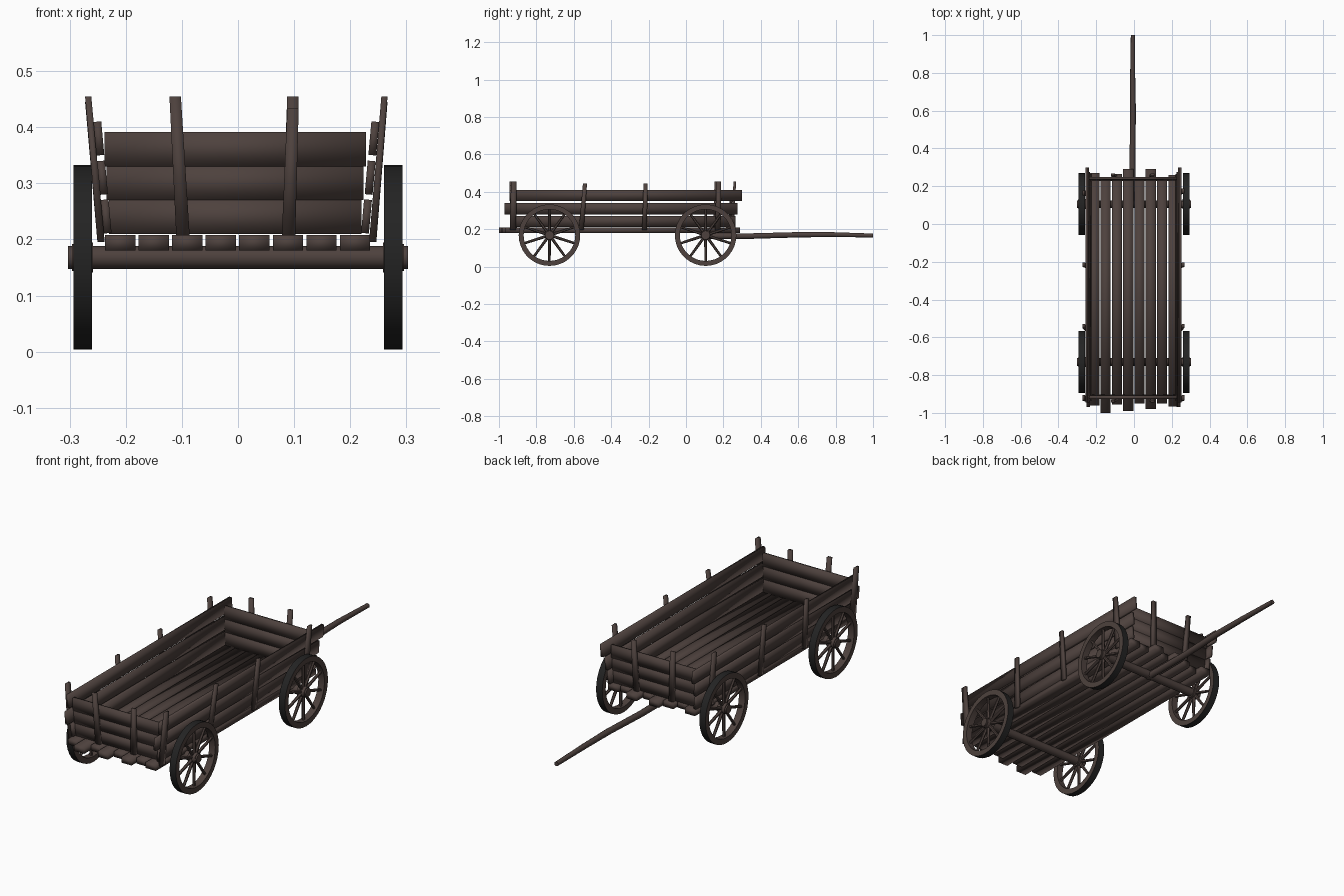
import bpy, bmesh, math, random
from mathutils import Vector, Matrix

if "Cube" in bpy.data.objects:
    bpy.data.objects.remove(bpy.data.objects["Cube"])
random.seed(4)

def material(name, c):
    m = bpy.data.materials.new(name)
    m.diffuse_color = (*c, 1)
    m.use_nodes = True
    m.node_tree.nodes["Principled BSDF"].inputs["Base Color"].default_value = m.diffuse_color
    return m
WOOD = material("dark weathered wood", (0.075, 0.053, 0.047))
IRON = material("black iron tyre", (0.017, 0.017, 0.017))

def finish(name, bm, mats=(WOOD,), angle=180):
    bmesh.ops.recalc_face_normals(bm, faces=bm.faces)
    me = bpy.data.meshes.new(name)
    bm.to_mesh(me); bm.free()
    for m in mats: me.materials.append(m)
    ob = bpy.data.objects.new(name, me)
    bpy.context.collection.objects.link(ob)
    bpy.ops.object.select_all(action='DESELECT')
    ob.select_set(True)
    bpy.context.view_layer.objects.active = ob
    bpy.ops.object.shade_smooth_by_angle(angle=math.radians(angle))
    return ob

def plank(name, centre, size, rot=None):
    """Soft-shaded rough-sawn board."""
    bm = bmesh.new()
    bmesh.ops.create_cube(bm, size=1)
    bmesh.ops.scale(bm, vec=size, verts=bm.verts)
    m = Matrix.Translation(centre) @ (rot or Matrix())
    bmesh.ops.transform(bm, matrix=m, verts=bm.verts)
    return finish(name, bm)

def post(name, a, b, wx, wy, taper=0.85):
    """Leaning stake from a to b, horizontal section wx by wy."""
    bm = bmesh.new()
    bmesh.ops.create_cube(bm, size=1)
    for v in bm.verts:
        top = v.co.z > 0
        p, k = (Vector(b), taper) if top else (Vector(a), 1)
        v.co = p + Vector((v.co.x * wx * k, v.co.y * wy * k, 0))
    return finish(name, bm)

def add_rod(bm, a, b, r1, r2, n):
    a, b = Vector(a), Vector(b)
    d = b - a
    m = Matrix.Translation((a + b) / 2) @ d.to_track_quat('Z', 'Y').to_matrix().to_4x4()
    bmesh.ops.create_cone(bm, cap_ends=True, segments=n, radius1=r1, radius2=r2,
                          depth=d.length, matrix=m)

# floor planks with uneven ends
front = [-0.96, -1.0, -0.955, -0.99, -0.95, -0.98, -0.95, -0.965]
back = [0.27, 0.24, 0.265, 0.29, 0.25, 0.29, 0.25, 0.26]
for i in range(8):
    x = -0.21 + i * 0.0598
    plank(f"floor_plank_{i+1}", (x, (front[i] + back[i]) / 2, 0.194),
          (0.054, back[i] - front[i], 0.028))

# side boards, leaning outwards
for s, side in ((-1, "left"), (1, "right")):
    lean = Matrix.Rotation(s * 0.09, 4, 'Y')
    for i, (z, y0, y1) in enumerate(((0.241, -0.935, 0.265), (0.31, -0.97, 0.275),
                                     (0.38, -0.945, 0.30))):
        x = s * (0.229 + i * 0.0065) - (0.006 if s < 0 else 0)
        plank(f"{side}_board_{i+1}", (x, (y0 + y1) / 2, z), (0.014, y1 - y0, 0.06), lean)
    # side stakes
    for j, (y, dy, top, w) in enumerate(((-0.925, 0.004, 0.455, 0.034), (-0.56, 0.02, 0.445, 0.026),
                                         (-0.222, 0.006, 0.445, 0.026),
                                         (0.16 if s < 0 else 0.17, 0.005, 0.455, 0.03))):
        post(f"{side}_stake_{j+1}", (s * 0.242 - 0.002, y, 0.195),
             (s * 0.264 - 0.003, y + dy, top), 0.013, w)

# end boards and stakes
for s, end, y in ((-1, "front", -0.912), (1, "back", 0.235)):
    lean = Matrix.Rotation(-s * 0.04, 4, 'X')
    for i, z in enumerate((0.24, 0.301, 0.361)):
        plank(f"{end}_end_board_{i+1}", (-0.005, y + s * i * 0.003, z),
              (0.45 + i * 0.008, 0.014, 0.061), lean)
    for x0, x1 in ((-0.098, -0.112), (0.09, 0.098)):
        post(f"{end}_end_stake", (x0, y + s * 0.013, 0.205),
             (x1, y + s * 0.026, 0.455 if (s > 0 or x0 < 0) else 0.434), 0.024, 0.016)

# axles and wheels
R, CZ, N = 0.1645, 0.168, 36
for y, where in ((-0.73, "front"), (0.105, "back")):
    bm = bmesh.new()
    add_rod(bm, (-0.303, y, CZ), (0.303, y, CZ), 0.0205, 0.0205, 12)
    finish(f"{where}_axle", bm, angle=40)
    for s, side in ((-1, "left"), (1, "right")):
        # rim ring: square section swept round, iron on the tread
        bm = bmesh.new()
        prof = [(0.26, R), (0.293, R), (0.293, 0.138), (0.26, 0.138)]
        rings = []
        for k in range(N):
            a = 2 * math.pi * k / N
            rings.append([bm.verts.new((s * px, y + r * math.cos(a), CZ + r * math.sin(a)))
                          for px, r in prof])
        for k in range(N):
            p, q = rings[k], rings[(k + 1) % N]
            for e in range(4):
                f = bm.faces.new((p[e], p[(e+1) % 4], q[(e+1) % 4], q[e]))
                f.material_index = 1 if e == 0 else 0
        finish(f"{where}_{side}_wheel_rim", bm, (WOOD, IRON), 40)
        # spokes and hub
        bm = bmesh.new()
        for k in range(10):
            a = 2 * math.pi * (k + 0.5) / 10
            d = Vector((0, math.cos(a), math.sin(a)))
            c = Vector((s * 0.276, y, CZ))
            add_rod(bm, c + d * 0.015, c + d * 0.142, 0.008, 0.0065, 6)
        add_rod(bm, (s * 0.258, y, CZ), (s * 0.296, y, CZ), 0.027, 0.024, 14)
        finish(f"{where}_{side}_wheel_spokes", bm, angle=40)

# draw pole, slightly bowed and tapering
bm = bmesh.new()
pts = [(-0.006, 0.09, 0.163, 0.0165), (-0.008, 0.35, 0.163, 0.0155), (-0.005, 0.6, 0.170, 0.015),
       (-0.007, 0.78, 0.171, 0.0135), (-0.006, 1.0, 0.166, 0.011)]
rings = [[bm.verts.new((x + r * math.cos(a * math.pi / 5), y, z + r * math.sin(a * math.pi / 5)))
          for a in range(10)] for x, y, z, r in pts]
for p, q in zip(rings, rings[1:]):
    for e in range(10):
        bm.faces.new((p[e], p[(e+1) % 10], q[(e+1) % 10], q[e]))
bm.faces.new(rings[0]); bm.faces.new(rings[-1])
finish("draw_pole", bm, angle=50)
